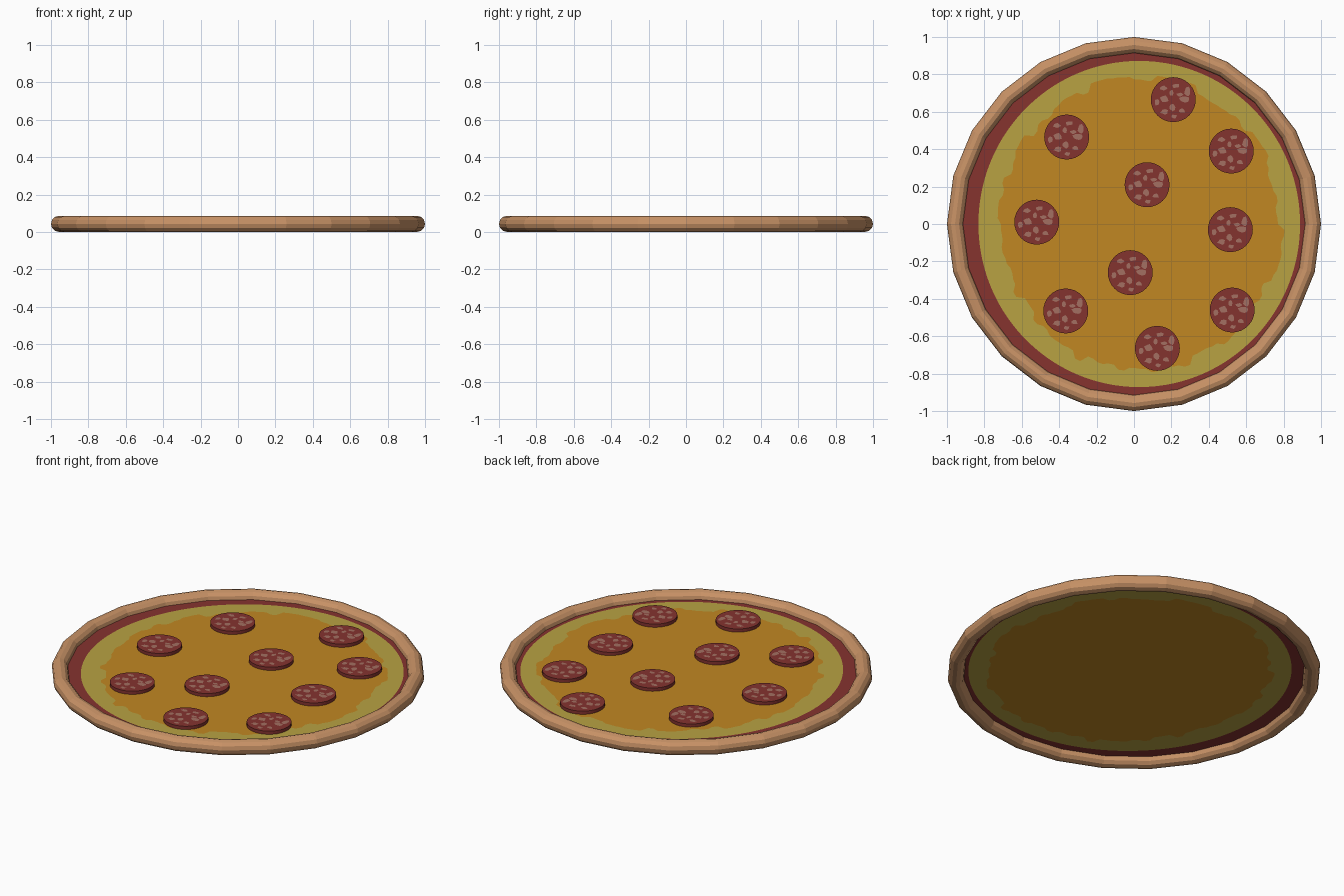
import bpy, bmesh, math, random

if "Cube" in bpy.data.objects:
    bpy.data.objects.remove(bpy.data.objects["Cube"])
random.seed(4)


def lin(c):
    c /= 255
    return c / 12.92 if c <= 0.04045 else ((c + 0.055) / 1.055) ** 2.4


def mat(name, r, g, b):
    m = bpy.data.materials.new(name)
    m.diffuse_color = (lin(r), lin(g), lin(b), 1)
    m.use_nodes = True
    m.node_tree.nodes["Principled BSDF"].inputs["Base Color"].default_value = m.diffuse_color
    return m


CRUST = mat("baked crust", 200, 146, 102)
SAUCE = mat("tomato sauce", 134, 51, 47)
CHEESE = mat("pale cheese", 184, 162, 66)
MELT = mat("melted cheese", 193, 135, 34)
MEAT = mat("cured meat", 132, 51, 47)
FAT = mat("meat fat", 163, 112, 98)


def finish(bm, name, mats):
    me = bpy.data.meshes.new(name)
    bm.to_mesh(me)
    bm.free()
    ob = bpy.data.objects.new(name, me)
    bpy.context.collection.objects.link(ob)
    for m in mats:
        me.materials.append(m)
    return ob


# crust: low-poly ring, 24 sides around
bpy.ops.mesh.primitive_torus_add(major_segments=24, minor_segments=12,
                                 major_radius=0.957, minor_radius=0.043,
                                 location=(0, 0, 0.043))
crust = bpy.context.object
crust.name = "crust"
crust.data.materials.append(CRUST)


# topping sheet: concentric bands of melted cheese, pale cheese and sauce
def oval(a, cx, rx, ry):
    return cx + rx * math.cos(a), ry * math.sin(a)


SHEET_Z, N = 0.045, 160
bm = bmesh.new()
rings = [[], [], []]
jag = 0.0
for i in range(N):
    a = math.tau * i / N
    if i % 2 == 0:
        jag = random.uniform(-0.028, 0.022)
    specs = [(0.035, 0.75 + jag, 0.785 + jag), (0.028, 0.86, 0.872), (0, 0.935, 0.935)]
    for ring, s in zip(rings, specs):
        ring.append(bm.verts.new((*oval(a, *s), SHEET_Z)))
centre = bm.verts.new((0.035, 0, SHEET_Z))
for i in range(N):
    j = (i + 1) % N
    bm.faces.new((centre, rings[0][i], rings[0][j])).material_index = 0
    for k in (0, 1):
        f = bm.faces.new((rings[k][i], rings[k + 1][i], rings[k + 1][j], rings[k][j]))
        f.material_index = k + 1
finish(bm, "cheese_and_sauce", [MELT, CHEESE, SAUCE])

# meat slices: thin discs with fat flecks as thin plates on top
R, TOP = 0.12, 0.065
SPOTS = [(0.65, 0.36, .14, .18), (0.52, 0.0, .22, .17), (0.3, 0.22, .13, .1),
         (0.12, 0.62, .17, .1), (-0.45, 0.5, .17, .1), (-0.1, 0.3, .09, .14),
         (-0.38, 0.03, .18, .13), (-0.72, -0.1, .09, .15), (-0.05, -0.35, .12, .14),
         (-0.4, -0.55, .17, .1), (0.4, -0.5, .13, .1), (0.05, -0.75, .12, .08)]
PLACES = [(0.21, 0.665), (-0.36, 0.465), (0.52, 0.39), (0.07, 0.21), (-0.52, 0.01),
          (0.515, -0.03), (-0.02, -0.26), (-0.365, -0.465), (0.525, -0.46), (0.125, -0.665)]
WOBBLE = [[random.uniform(0.75, 1.3) for _ in range(9)] for _ in SPOTS]

for n, (px, py) in enumerate(PLACES, 1):
    bpy.ops.mesh.primitive_cylinder_add(vertices=32, radius=R, depth=TOP - SHEET_Z - 0.001,
                                        location=(px, py, (TOP + SHEET_Z + 0.001) / 2))
    ob = bpy.context.object
    ob.name = f"meat_slice_{n}"
    ob.data.materials.append(MEAT)
    bm = bmesh.new()
    for (sx, sy, rx, ry), wob in zip(SPOTS, WOBBLE):
        ring = []
        for k, w in enumerate(wob):
            a = math.tau * k / len(wob)
            ring.append(bm.verts.new((px + R * (sx + rx * w * math.cos(a)),
                                      py + R * (sy + ry * w * math.sin(a)), TOP + 0.001)))
        bm.faces.new(ring)
    finish(bm, f"fat_flecks_{n}", [FAT])
